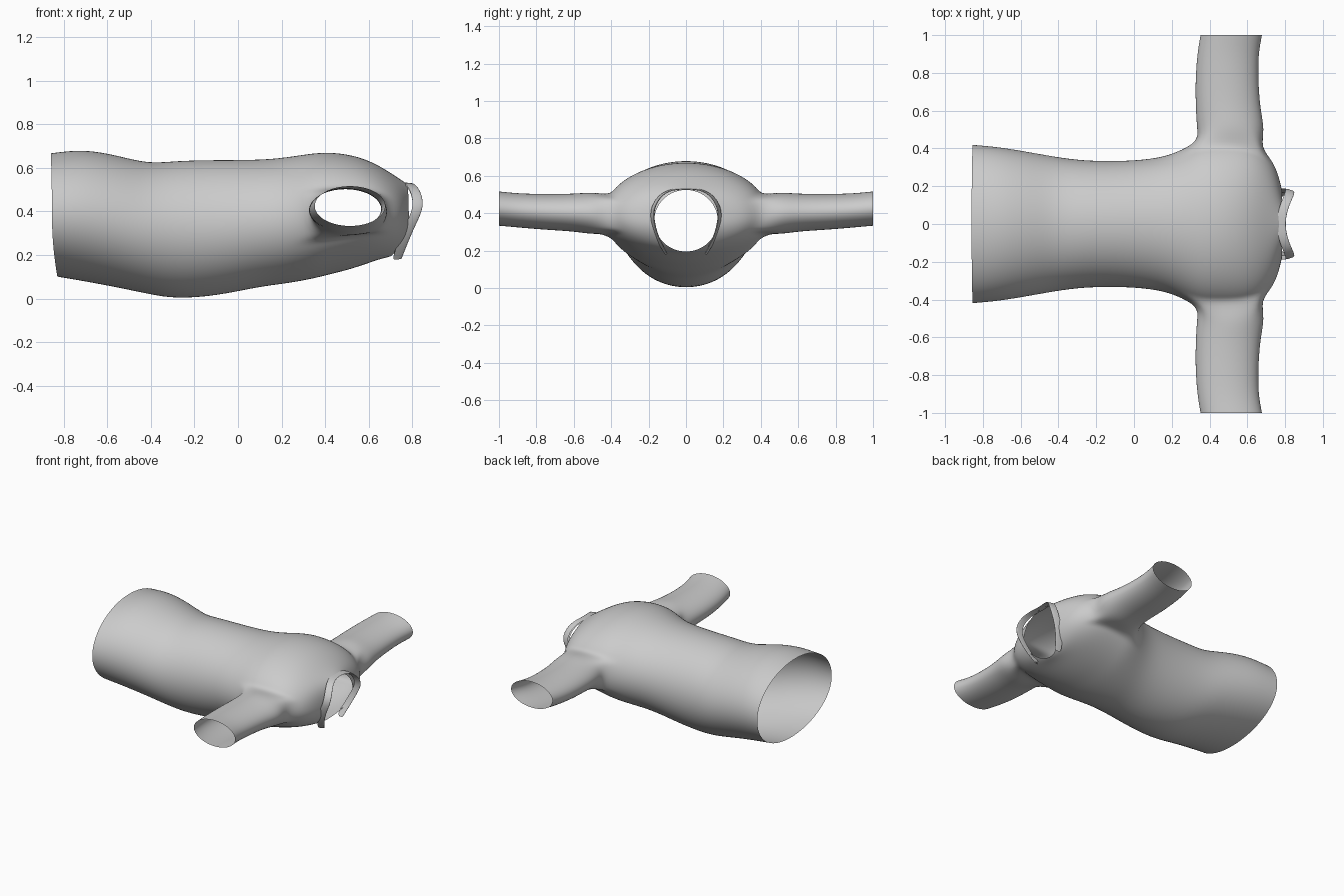
import bpy, bmesh
from math import sin, cos, pi, radians

if "Cube" in bpy.data.objects:
    bpy.data.objects.remove(bpy.data.objects["Cube"])

N = 48  # columns around the torso


def finish(bm, name, levels):
    bmesh.ops.recalc_face_normals(bm, faces=bm.faces[:])
    me = bpy.data.meshes.new(name)
    bm.to_mesh(me)
    bm.free()
    for p in me.polygons:
        p.use_smooth = True
    ob = bpy.data.objects.new(name, me)
    bpy.context.collection.objects.link(ob)
    sub = ob.modifiers.new("smooth", "SUBSURF")
    sub.levels = sub.render_levels = levels
    return ob


def bridge(bm, a, b, closed=True):
    n = len(a)
    for k in range(n if closed else n - 1):
        m = (k + 1) % n
        bm.faces.new((a[k], a[m], b[m], b[k]))


# Torso rings, hem to neck: x at top, side, bottom; z top, z bottom; half width
TORSO = [
    (-.86, -.855, -.83, .668, .10, .42), (-.71, -.71, -.70, .688, .078, .408),
    (-.55, -.55, -.55, .657, .05, .38), (-.41, -.41, -.41, .619, .02, .355),
    (-.28, -.28, -.29, .634, -.002, .337), (-.10, -.10, -.10, .637, .011, .331),
    (.10, .10, .10, .637, .055, .343), (.22, .22, .22, .648, .068, .375),
    (.34, .34, .34, .668, .09, .437), (.42, .42, .42, .672, .11, .442),
    (.50, .50, .50, .664, .13, .442), (.58, .59, .57, .643, .152, .435),
    (.65, .67, .62, .61, .17, .405), (.71, .735, .66, .572, .183, .335),
    (.75, .768, .69, .545, .19, .25), (.78, .785, .705, .525, .195, .17),
]
A0, A1, H = 8, 12, 3  # armhole: first and last ring, half height in columns

# Sleeve rings: y, x min, x max, z min, z max
SLEEVE = [
    (.50, .332, .695, .285, .515), (.60, .325, .672, .302, .505),
    (.75, .322, .660, .310, .503), (.90, .332, .660, .323, .507),
    (1.0, .350, .680, .332, .518),
]

# Torso shell with armholes left open
bm = bmesh.new()
rings = []
for xt, xm, xb, zt, zb, hw in TORSO:
    ring = []
    for j in range(N):
        c, s = cos(2 * pi * j / N), sin(2 * pi * j / N)
        x = xm + ((xt if s > 0 else xb) - xm) * s * s
        ring.append(bm.verts.new((x, hw * c, (zt + zb) / 2 + (zt - zb) / 2 * s)))
    rings.append(ring)
for i in range(len(rings) - 1):
    for j in range(N):
        off = min((j + .5) % N, N - (j + .5) % N)   # distance from +y side
        if A0 <= i < A1 and (off < H or N / 2 - off < H):
            continue
        k = (j + 1) % N
        bm.faces.new((rings[i][j], rings[i][k], rings[i + 1][k], rings[i + 1][j]))

# Sleeves lofted from each armhole
for side in (1, -1):
    def at(i, h):
        return rings[i][(h if side > 0 else N // 2 - h) % N]
    loop = [at(i, -H) for i in range(A0, A1)] + [at(A1, h) for h in range(-H, H)]
    loop += [at(i, H) for i in range(A1, A0, -1)] + [at(A0, h) for h in range(H, -H, -1)]
    n = len(loop)
    for y, x0, x1, z0, z1 in SLEEVE:
        new = []
        for k in range(n):
            a = radians(-126) + 2 * pi * k / n
            new.append(bm.verts.new(((x0 + x1) / 2 + (x1 - x0) / 2 * cos(a), side * y,
                                     (z0 + z1) / 2 + (z1 - z0) / 2 * sin(a))))
        bridge(bm, loop, new)
        loop = new
    bmesh.ops.remove_doubles(bm, verts=[], dist=0)
finish(bm, "shirt_body_and_sleeves", 2)

# Folded collar: ridge line from the centre back to the front tip
RIDGE = [(.803, 0, .528), (.815, .07, .526), (.838, .125, .50), (.855, .16, .45),
         (.85, .174, .40), (.815, .165, .33), (.785, .142, .26), (.755, .10, .185)]
path = [(x, -y, z) for x, y, z in RIDGE[:0:-1]] + RIDGE
# Cross-section: x shift and radial scale from neck seam, over ridge, to loose edge
SECTION = [(-.05, .99), (-.005, .99), (.0, 1.03), (-.025, 1.08), (-.05, 1.11)]
bm = bmesh.new()
rows = []
for dx, s in SECTION:
    rows.append([bm.verts.new((x + dx, y * s, .38 + (z - .38) * (1 + (s - 1) * .4)))
                 for x, y, z in path])
for a, b in zip(rows, rows[1:]):
    bridge(bm, a, b, closed=False)
finish(bm, "collar", 2)
